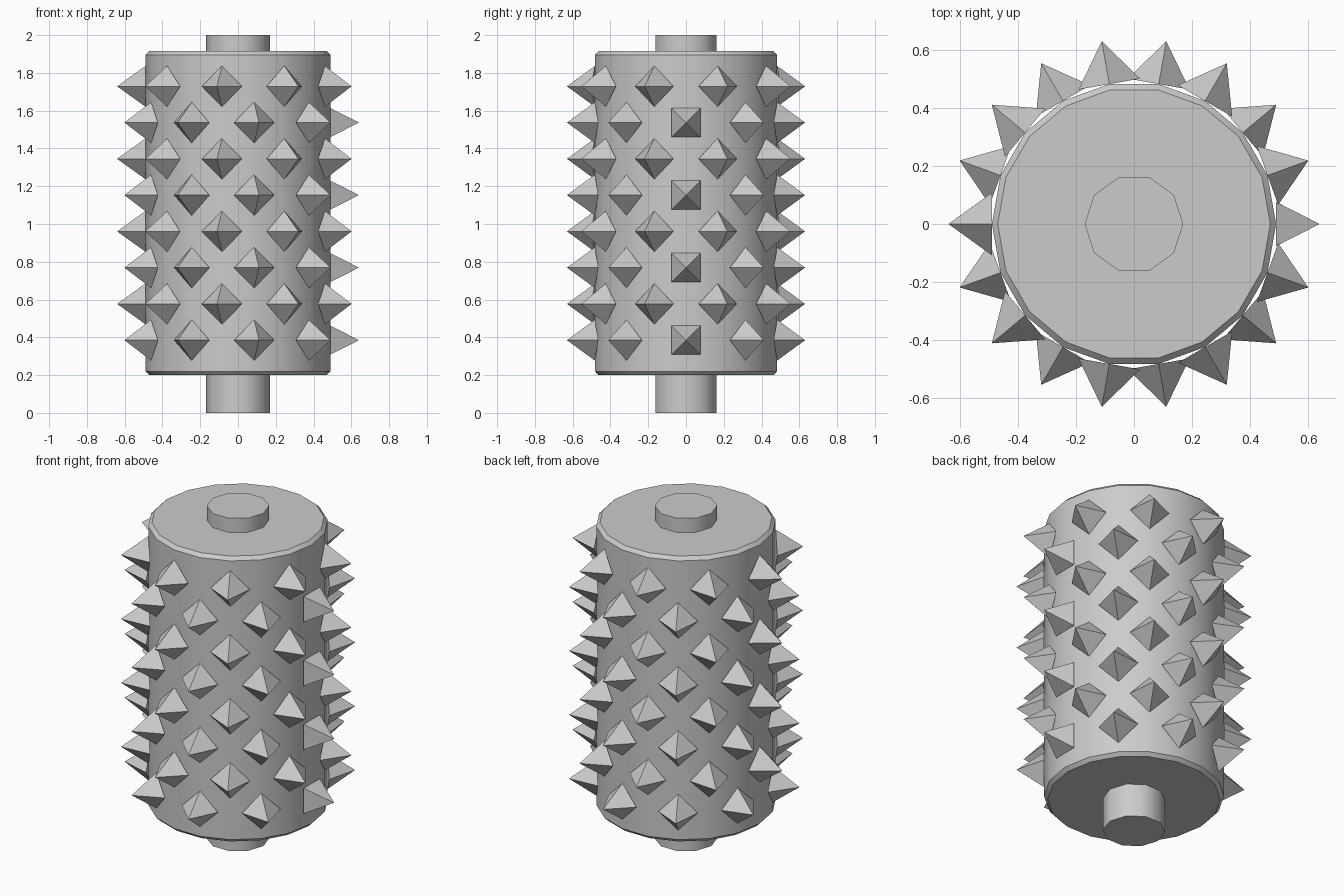
import bpy, bmesh
from math import pi, radians, cos, sin
from mathutils import Matrix

if "Cube" in bpy.data.objects:
    bpy.data.objects.remove(bpy.data.objects["Cube"])


def lathe(name, profile, sides):
    """Closed turned solid from (radius, z) points, first vertex on +x."""
    bm = bmesh.new()
    rings = [[bm.verts.new((r * cos(2 * pi * i / sides), r * sin(2 * pi * i / sides), z))
              for i in range(sides)] for r, z in profile]
    for a, b in zip(rings, rings[1:]):
        for i in range(sides):
            j = (i + 1) % sides
            bm.faces.new((a[i], a[j], b[j], b[i]))
    bm.faces.new(rings[0][::-1])
    bm.faces.new(rings[-1])
    return finish(name, bm)


def finish(name, bm):
    me = bpy.data.meshes.new(name)
    bm.to_mesh(me)
    bm.free()
    ob = bpy.data.objects.new(name, me)
    bpy.context.collection.objects.link(ob)
    return ob


def smooth(ob, angle):
    bpy.ops.object.select_all(action='DESELECT')
    ob.select_set(True)
    bpy.context.view_layer.objects.active = ob
    bpy.ops.object.shade_smooth_by_angle(angle=radians(angle))


# Drum with chamfered rims
drum = lathe("drum", [(0.47, 0.20), (0.49, 0.22), (0.49, 1.895), (0.47, 1.915)], 18)
smooth(drum, 25)

# Axle stubs
for name, z0, z1 in (("lower_axle", 0.0, 0.20), ("upper_axle", 1.915, 2.0)):
    smooth(lathe(name, [(0.17, z0), (0.17, z1)], 10), 40)

# Staggered rings of pyramid spikes
bm = bmesh.new()
for row in range(8):
    for k in range(9):
        deg = k * 40 + (row % 2) * 20
        twist = 45 if deg == 0 else 0      # one column sits square
        place = (Matrix.Rotation(radians(deg), 4, 'Z')
                 @ Matrix.Translation((0.565, 0, 0.385 + row * 0.192))
                 @ Matrix.Rotation(pi / 2, 4, 'Y')
                 @ Matrix.Rotation(radians(twist), 4, 'Z'))
        bmesh.ops.create_cone(bm, cap_ends=True, segments=4, radius1=0.108,
                              radius2=0, depth=0.15, matrix=place)
bmesh.ops.remove_doubles(bm, verts=bm.verts, dist=0.0001)
finish("spikes", bm)
